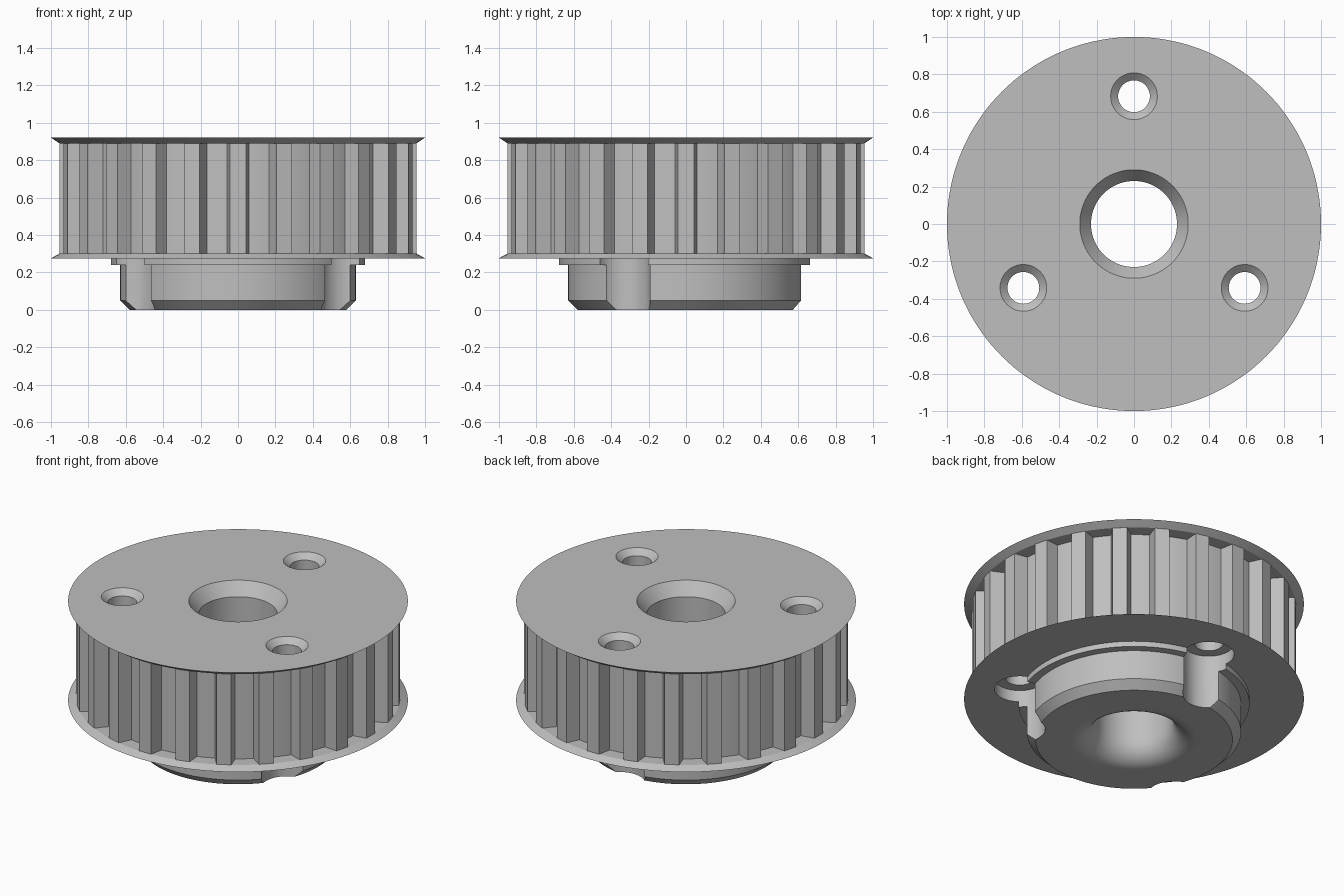
import bpy, bmesh, math
from math import sin, cos, pi, radians

cube = bpy.data.objects.get("Cube")
if cube:
    bpy.data.objects.remove(cube, do_unlink=True)

grey = bpy.data.materials.new("plain_grey")
grey.use_nodes = True
COLOUR = (0.52, 0.52, 0.52, 1)
grey.diffuse_color = COLOUR
grey.node_tree.nodes["Principled BSDF"].inputs["Base Color"].default_value = COLOUR

TEETH = 24
TIP, ROOT = 0.955, 0.87
LOW, HIGH, TOP = 0.30, 0.89, 0.92     # tooth band and top face heights
BASE = 0.275                          # underside of the lower flange


def make_object(name, bm):
    bmesh.ops.recalc_face_normals(bm, faces=bm.faces)
    mesh = bpy.data.meshes.new(name)
    bm.to_mesh(mesh)
    bm.free()
    mesh.materials.append(grey)
    obj = bpy.data.objects.new(name, mesh)
    bpy.context.collection.objects.link(obj)
    return obj


def lathe(bm, profile, segments, centre=(0, 0)):
    """Revolve a closed (radius, height) profile around an upright axis."""
    rings = []
    for r, z in profile:
        if r == 0:
            rings.append([bm.verts.new((*centre, z))] * segments)
        else:
            rings.append([bm.verts.new((centre[0] + r * cos(2 * pi * i / segments),
                                        centre[1] + r * sin(2 * pi * i / segments), z))
                          for i in range(segments)])
    for a, b in zip(rings, rings[1:] + rings[:1]):
        for i in range(segments):
            j = (i + 1) % segments
            corners = list(dict.fromkeys((a[i], a[j], b[j], b[i])))
            if len(corners) > 2:
                bm.faces.new(corners)


# Flanged body with hub, collar, rounded lower bore and countersunk upper bore
BORE, ROUND = 0.23, 0.14
profile = [(BORE + ROUND * (1 - sin(t)), ROUND * (1 - cos(t)))
           for t in (radians(9 * k) for k in range(11))]
profile += [(BORE, 0.84), (0.29, TOP), (1, TOP), (TIP, HIGH), (ROOT, HIGH),
            (ROOT, LOW), (TIP, LOW), (1, BASE), (0.68, BASE), (0.68, 0.24),
            (0.63, 0.24), (0.63, 0.05), (0.58, 0)]
bm = bmesh.new()
lathe(bm, profile, 144)
body = make_object("pulley_body", bm)

# Three screw holes: wide clearance below, narrow shank, countersink on top
hole = [(0, -0.1), (0.15, -0.1), (0.15, 0.35), (0.085, 0.35), (0.085, 0.885),
        (0.125, TOP), (0.125, 1), (0, 1)]
bm = bmesh.new()
for k in range(3):
    a = radians(90 + 120 * k)
    lathe(bm, hole, 48, (0.683 * cos(a), 0.683 * sin(a)))
cutter = make_object("screw_hole_cutter", bm)
cutter.hide_render = True

cut = body.modifiers.new("screw_holes", "BOOLEAN")
cut.object = cutter
cut.operation = "DIFFERENCE"
cut.solver = "EXACT"
bpy.ops.object.select_all(action="DESELECT")
bpy.context.view_layer.objects.active = body
body.select_set(True)
bpy.ops.object.modifier_apply(modifier=cut.name)
bpy.data.objects.remove(cutter, do_unlink=True)
bpy.ops.object.shade_smooth_by_angle(angle=radians(25))

# Tapered belt teeth around the rim
bm = bmesh.new()
for k in range(TEETH):
    mid = 2 * pi * k / TEETH
    outline = [(ROOT - 0.01, -4.1), (TIP, -2.6), (TIP, 2.6), (ROOT - 0.01, 4.1)]
    face = bm.faces.new([bm.verts.new((r * cos(mid + radians(d)), r * sin(mid + radians(d)), LOW))
                         for r, d in outline])
    lifted = bmesh.ops.extrude_face_region(bm, geom=[face])["geom"]
    bmesh.ops.translate(bm, vec=(0, 0, HIGH - LOW),
                        verts=[v for v in lifted if isinstance(v, bmesh.types.BMVert)])
make_object("belt_teeth", bm)
